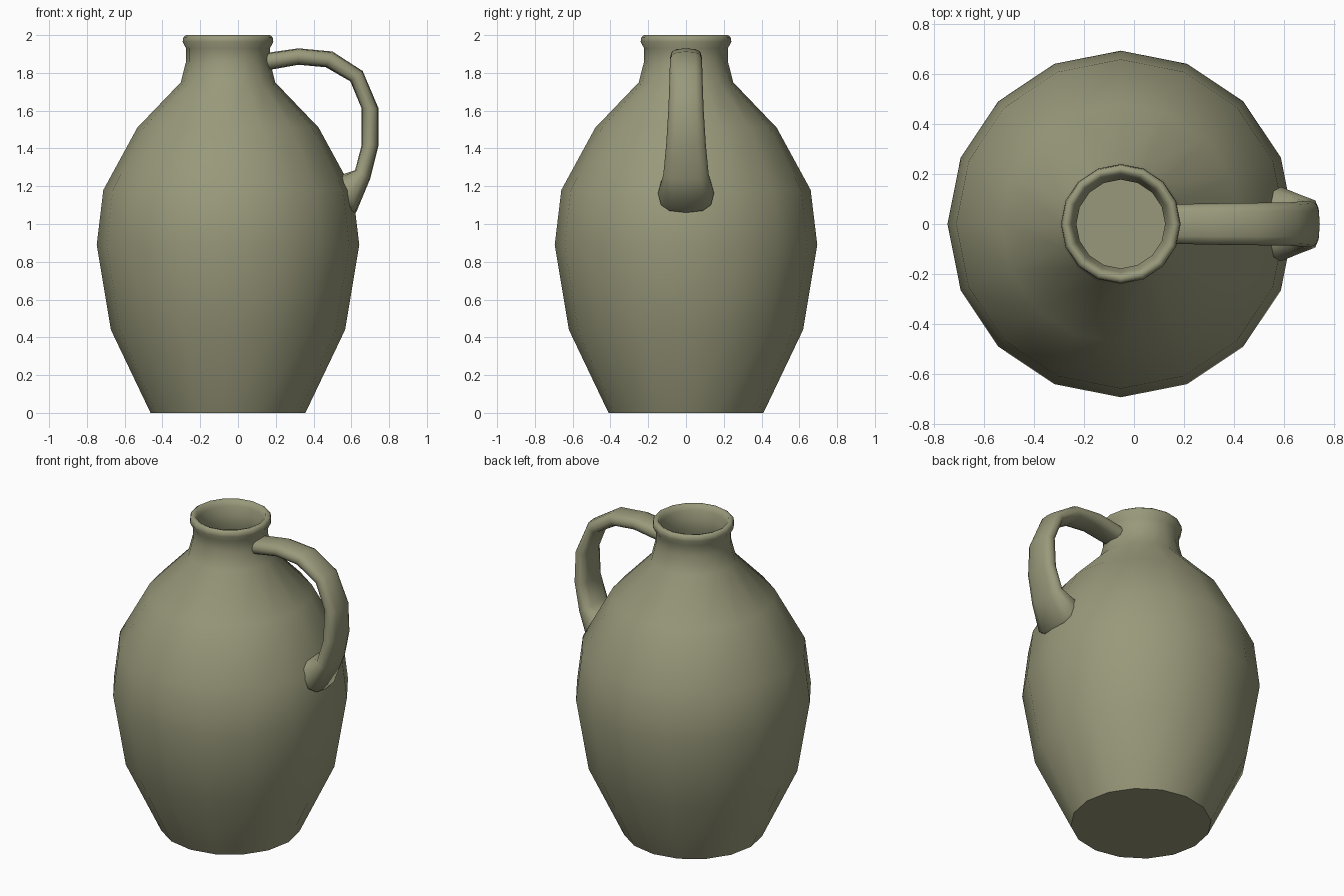
import bpy, bmesh
from math import sin, cos, pi, radians, copysign
from mathutils import Vector

cube = bpy.data.objects.get("Cube")
if cube:
    bpy.data.objects.remove(cube)

clay = bpy.data.materials.new("olive_clay")
clay.use_nodes = True
colour = (0.318, 0.318, 0.198, 1)
clay.diffuse_color = colour
clay.node_tree.nodes["Principled BSDF"].inputs["Base Color"].default_value = colour


def loft(name, rings, angle):
    """Skin a list of equal-length point rings and cap both ends."""
    bm = bmesh.new()
    loops = [[bm.verts.new(p) for p in ring] for ring in rings]
    n = len(loops[0])
    for a, b in zip(loops, loops[1:]):
        for i in range(n):
            j = (i + 1) % n
            bm.faces.new((a[i], a[j], b[j], b[i]))
    bm.faces.new(loops[0][::-1])
    bm.faces.new(loops[-1])
    bmesh.ops.recalc_face_normals(bm, faces=bm.faces)
    mesh = bpy.data.meshes.new(name)
    bm.to_mesh(mesh)
    bm.free()
    mesh.materials.append(clay)
    obj = bpy.data.objects.new(name, mesh)
    bpy.context.collection.objects.link(obj)
    bpy.ops.object.select_all(action='DESELECT')
    obj.select_set(True)
    bpy.context.view_layer.objects.active = obj
    bpy.ops.object.shade_smooth_by_angle(angle=radians(angle))
    return obj


# Jug body: outer wall up to the rim, then the inner wall down to the floor
AXIS_X, SIDES = -0.053, 16
profile = [(0.41, 0), (0.62, 0.44), (0.695, 0.89), (0.66, 1.18),
           (0.48, 1.51), (0.25, 1.75), (0.222, 1.86), (0.222, 1.93),
           (0.24, 1.965), (0.236, 1.99), (0.222, 2.0), (0.205, 1.995),
           (0.194, 1.965), (0.178, 1.92), (0.178, 1.86), (0.2, 1.74),
           (0.43, 1.49), (0.61, 1.17), (0.645, 0.89), (0.57, 0.45),
           (0.38, 0.05)]
turns = [2 * pi * i / SIDES for i in range(SIDES)]
loft("jug_body", [[(AXIS_X + r * cos(t), r * sin(t), z) for t in turns]
                  for r, z in profile], 60)

# Handle: each station is inner edge (x, z), outer edge (x, z), half width
stations = [((0.13, 1.81), (0.13, 1.9), 0.078),
            ((0.19, 1.82), (0.18, 1.91), 0.08),
            ((0.32, 1.843), (0.32, 1.93), 0.083),
            ((0.465, 1.83), (0.5, 1.913), 0.085),
            ((0.595, 1.755), (0.66, 1.81), 0.087),
            ((0.655, 1.61), (0.745, 1.61), 0.093),
            ((0.655, 1.42), (0.745, 1.42), 0.105),
            ((0.62, 1.285), (0.70, 1.24), 0.12),
            ((0.56, 1.265), (0.625, 1.06), 0.148),
            ((0.52, 1.25), (0.58, 1.06), 0.145)]


def squarish(v):
    return copysign(abs(v) ** 0.75, v)


handle_rings = []
for inner, outer, half in stations:
    a, b = Vector((inner[0], 0, inner[1])), Vector((outer[0], 0, outer[1]))
    mid, reach = (a + b) / 2, (b - a) / 2
    handle_rings.append([mid + reach * squarish(cos(t))
                         + Vector((0, half * squarish(sin(t)), 0))
                         for t in (2 * pi * i / 12 for i in range(12))])
loft("handle", handle_rings, 70)
